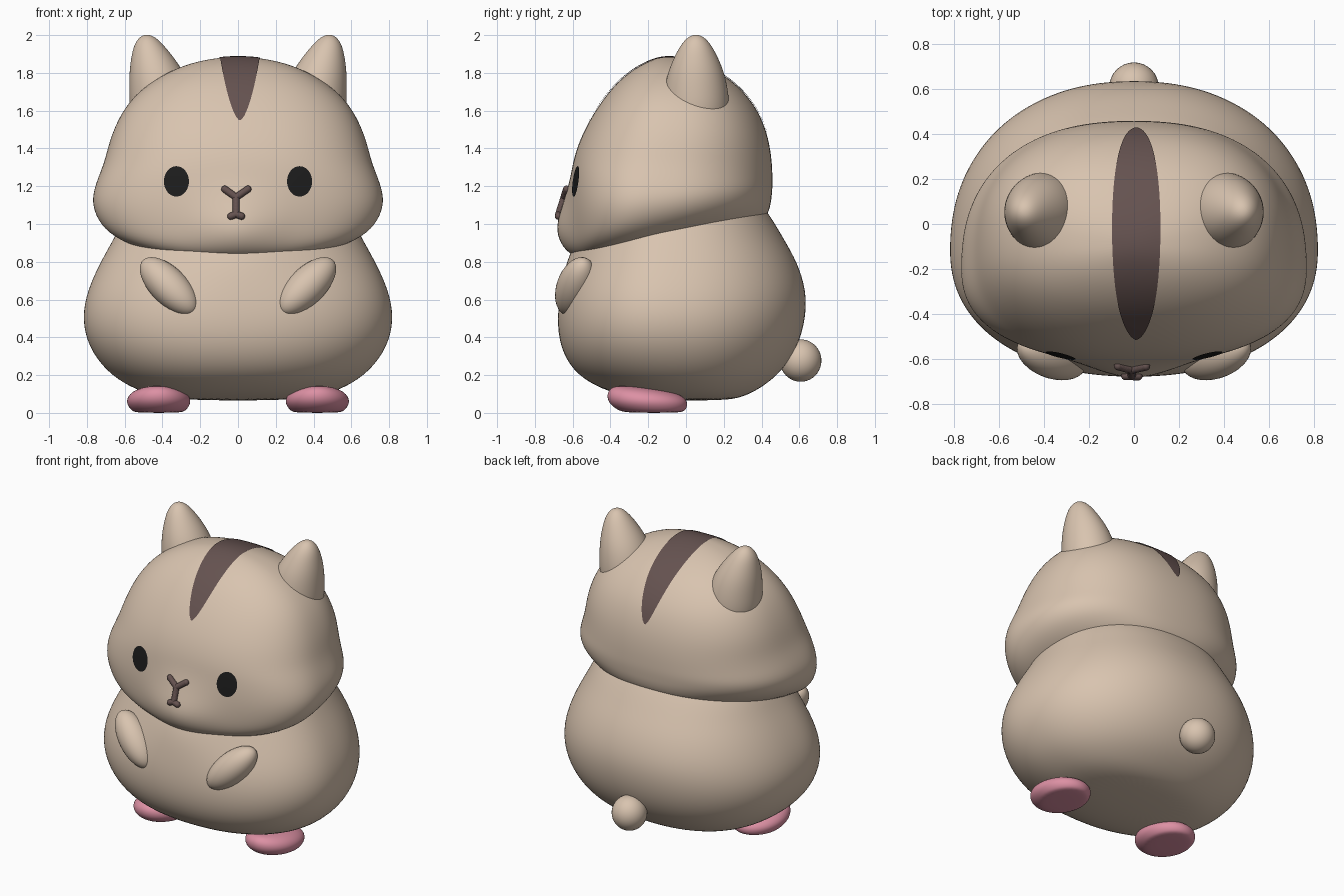
import bpy, bmesh, math
from mathutils import Vector
from mathutils.bvhtree import BVHTree

cube = bpy.data.objects.get("Cube")
if cube:
    bpy.data.objects.remove(cube, do_unlink=True)


def material(name, rgb):
    mat = bpy.data.materials.new(name)
    mat.use_nodes = True
    mat.diffuse_color = (*rgb, 1)
    shader = mat.node_tree.nodes["Principled BSDF"]
    shader.inputs["Base Color"].default_value = (*rgb, 1)
    shader.inputs["Roughness"].default_value = 0.7
    return mat


BEIGE = material("beige fur", (0.69, 0.55, 0.43))
BROWN = material("dark brown", (0.13, 0.085, 0.08))
PINK = material("pink", (0.72, 0.28, 0.37))
BLACK = material("black", (0.012, 0.012, 0.012))


def finish(name, bm, mat):
    mesh = bpy.data.meshes.new(name)
    bm.to_mesh(mesh)
    bm.free()
    mesh.materials.append(mat)
    for face in mesh.polygons:
        face.use_smooth = True
    obj = bpy.data.objects.new(name, mesh)
    bpy.context.collection.objects.link(obj)
    return obj


def loft(name, rings, mat, power=2.0, shape=None, count=40):
    """Stack oval rings (z, centre x, half width, front y, back y, centre y)."""
    bm = bmesh.new()
    loops = []
    for z, cx, half, front, back, cy in rings:
        loop = []
        for i in range(count):
            a = math.tau * i / count
            c, s = math.cos(a), math.sin(a)
            px = math.copysign(abs(c) ** (2 / power), c)
            py = abs(s) ** (2 / power)
            end = back if s > 0 else front
            p = Vector((cx + half * px, cy + (end - cy) * py, z))
            loop.append(bm.verts.new(shape(p) if shape else p))
        loops.append(loop)
    for low, high in zip(loops, loops[1:]):
        for i in range(count):
            j = (i + 1) % count
            bm.faces.new((low[i], low[j], high[j], high[i]))
    bm.faces.new(loops[0])
    bm.faces.new(loops[-1])
    bmesh.ops.recalc_face_normals(bm, faces=bm.faces)
    obj = finish(name, bm, mat)
    sub = obj.modifiers.new("smooth", "SUBSURF")
    sub.levels = sub.render_levels = 2
    return obj


def bump(p, height, width, z, tall):
    """Push the middle of the front forward."""
    if p.y < -0.2:
        p.y -= height * math.exp(-(p.x / width) ** 2 - ((p.z - z) / tall) ** 2)
    return p


def ball(name, centre, scale, mat, axis=(0, 0, 1)):
    bm = bmesh.new()
    bmesh.ops.create_uvsphere(bm, u_segments=32, v_segments=20, radius=1)
    obj = finish(name, bm, mat)
    obj.location, obj.scale = centre, scale
    obj.rotation_mode = "QUATERNION"
    obj.rotation_quaternion = Vector(axis).to_track_quat("Z", "Y")
    return obj


# Pear-shaped body
body_rings = [
    (0.065, 0.25, -0.12, 0.22, 0.04), (0.09, 0.45, -0.34, 0.32, 0),
    (0.14, 0.58, -0.48, 0.41, -0.04), (0.22, 0.7, -0.6, 0.51, -0.08),
    (0.35, 0.795, -0.67, 0.595, -0.11), (0.5, 0.83, -0.685, 0.637, -0.12),
    (0.65, 0.8, -0.66, 0.64, -0.12), (0.8, 0.73, -0.6, 0.59, -0.1),
    (0.92, 0.66, -0.56, 0.52, -0.08), (1.04, 0.6, -0.5, 0.45, -0.06),
    (1.16, 0.5, -0.4, 0.36, -0.04), (1.25, 0.3, -0.25, 0.2, 0),
]
loft("body", [(r[0], 0, *r[1:]) for r in body_rings], BEIGE, 2.2,
     lambda p: bump(p, 0.04, 0.25, 0.82, 0.13))


# Wide-cheeked head, its lower edge rising towards the back
def head_shape(p):
    p.z += 0.2 * min(1, max(0, (1.25 - p.z) / 0.3)) * (p.y + 0.3)
    return bump(p, 0.1, 0.2, 0.97, 0.15)


head_rings = [
    (0.84, 0.3, -0.42, 0.2, -0.12), (0.86, 0.46, -0.52, 0.37, -0.15),
    (0.89, 0.59, -0.57, 0.43, -0.18), (0.95, 0.7, -0.6, 0.45, -0.2),
    (1.03, 0.758, -0.61, 0.455, -0.2), (1.13, 0.778, -0.615, 0.46, -0.2),
    (1.24, 0.745, -0.61, 0.46, -0.18), (1.33, 0.708, -0.6, 0.457, -0.14),
    (1.45, 0.68, -0.563, 0.44, -0.1), (1.58, 0.625, -0.495, 0.395, -0.08),
    (1.68, 0.55, -0.425, 0.325, -0.07), (1.76, 0.45, -0.355, 0.245, -0.07),
    (1.83, 0.32, -0.265, 0.13, -0.08), (1.87, 0.18, -0.18, 0.02, -0.09),
    (1.885, 0.05, -0.12, -0.06, -0.09),
]
head = loft("head", [(r[0], 0, *r[1:]) for r in head_rings], BEIGE, 2.35, head_shape)
bpy.context.view_layer.update()
tree = BVHTree.FromObject(head, bpy.context.evaluated_depsgraph_get())


def on_head(origin, direction):
    point, normal, _, _ = tree.ray_cast(Vector(origin), Vector(direction))
    return point + normal * 0.005, normal


def patch(name, rows, mat):
    """Thin plate laid over the head from rows of projected points."""
    bm = bmesh.new()
    grid = [[bm.verts.new(p) for p, _ in row] for row in rows]
    for i in range(len(rows) - 1):
        for j in range(len(rows[i]) - 1):
            face = bm.faces.new((grid[i][j], grid[i][j + 1],
                                 grid[i + 1][j + 1], grid[i + 1][j]))
            face.normal_update()
            if face.normal.dot(rows[i][j][1]) < 0:
                face.normal_flip()
    return finish(name, bm, mat)


# Stripe over the crown
COLS = [k / 4 - 1 for k in range(9)]
rows = []
for i in range(49):
    t = 0.002 + 0.996 * i / 48
    a = math.radians(152 - 131 * t)
    d = Vector((0, math.cos(a), math.sin(a)))
    w = 0.107 * math.sin(math.pi * t) ** 0.6
    rows.append([on_head(Vector((0.01 + w * c, -0.05, 1.3)) + d * 2, -d) for c in COLS])
patch("head_stripe", rows, BROWN)

# Paired parts
for side, label in ((1, "left"), (-1, "right")):
    rows = []
    for i in range(21):
        a = math.radians(-89 + 178 * i / 20)
        w = 0.066 * math.cos(a)
        rows.append([on_head((side * 0.325 + w * c, -2, 1.225 + 0.08 * math.sin(a)),
                             (0, 1, 0)) for c in COLS])
    patch(label + "_eye", rows, BLACK)

    ear = [(1.5, 0.39, 0.16), (1.6, 0.4, 0.175), (1.7, 0.41, 0.168),
           (1.8, 0.43, 0.147), (1.88, 0.452, 0.115), (1.95, 0.473, 0.078),
           (1.99, 0.48, 0.042), (2.002, 0.482, 0.012)]
    loft(label + "_ear", [(z, side * x, r, 0.053 - r * 1.03, 0.053 + r * 1.03, 0.053)
                          for z, x, r in ear], BEIGE, count=24)

    ball(label + "_arm", (side * 0.365, -0.585, 0.67), (0.1, 0.098, 0.2), BEIGE,
         (side * 0.14, 0.05, 0.14))

    foot = [(0, 0.12, -0.31, -0.03), (0.012, 0.145, -0.36, 0),
            (0.045, 0.17, -0.405, 0.012), (0.08, 0.17, -0.42, 0),
            (0.115, 0.14, -0.415, -0.07), (0.137, 0.08, -0.39, -0.2),
            (0.142, 0.03, -0.36, -0.28)]
    loft(label + "_foot", [(z, side * 0.42, w, f, b, (f + b) / 2)
                           for z, w, f, b in foot], PINK, count=24)

# Round tail
ball("tail", (0, 0.607, 0.277), (0.11, 0.11, 0.112), BEIGE)

# Nose and mouth as rounded strokes on the muzzle
MID = (-0.01, 1.14)
strokes = [((-0.07, 1.183), MID), ((0.052, 1.183), MID), (MID, (-0.01, 1.05)),
           ((-0.01, 1.05), (-0.038, 1.04)), ((-0.01, 1.05), (0.018, 1.04))]
bm = bmesh.new()
for a, b in strokes:
    for k in range(13):
        x, z = (a[n] + (b[n] - a[n]) * k / 12 for n in (0, 1))
        at, _ = on_head((x, -2, z), (0, 1, 0))
        made = bmesh.ops.create_uvsphere(bm, u_segments=14, v_segments=10, radius=0.019)
        bmesh.ops.translate(bm, verts=made["verts"], vec=at)
finish("nose_and_mouth", bm, BROWN)
